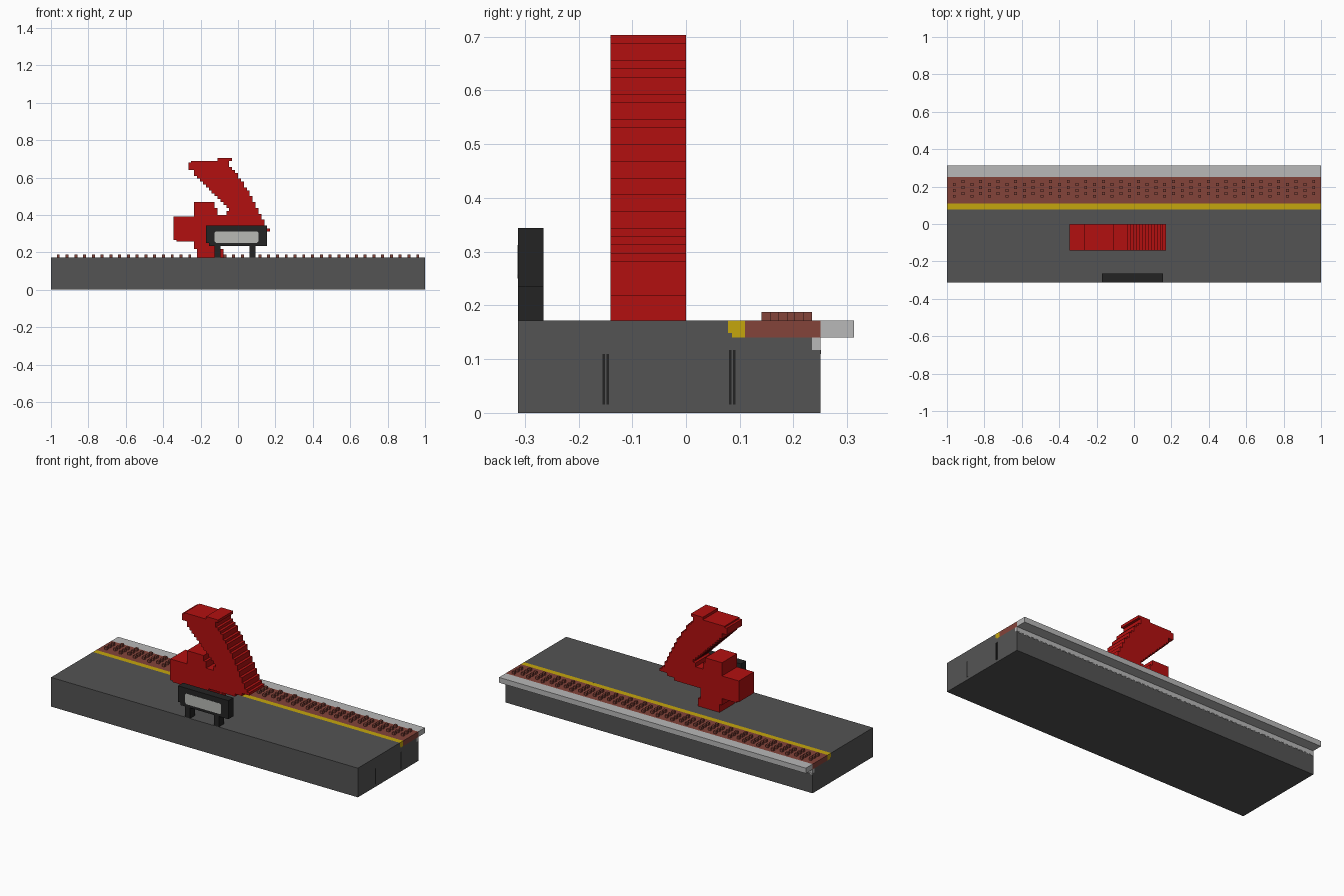
import bpy, bmesh

cube = bpy.data.objects.get("Cube")
if cube:
    bpy.data.objects.remove(cube, do_unlink=True)

U = 1 / 128  # one block of the grid


def material(name, color):
    m = bpy.data.materials.new(name)
    m.use_nodes = True
    rgba = (*color, 1)
    m.diffuse_color = rgba
    m.node_tree.nodes["Principled BSDF"].inputs["Base Color"].default_value = rgba
    return m


CONCRETE = material("dark grey concrete", (0.088, 0.088, 0.088))
STONE = material("light grey stone", (0.48, 0.48, 0.48))
YELLOW = material("yellow paint", (0.56, 0.38, 0.004))
BRICK = material("brick brown", (0.23, 0.057, 0.042))
RED = material("red", (0.45, 0.005, 0.005))
BLACK = material("black", (0.017, 0.017, 0.017))
PANEL = material("pale panel", (0.48, 0.49, 0.46))


def finish(name, bm, mat):
    bmesh.ops.recalc_face_normals(bm, faces=bm.faces)
    me = bpy.data.meshes.new(name)
    bm.to_mesh(me)
    bm.free()
    me.materials.append(mat)
    ob = bpy.data.objects.new(name, me)
    bpy.context.collection.objects.link(ob)
    return ob


def boxes(name, mat, spans):
    """One object from boxes given as x0, x1, y0, y1, z0, z1 in blocks."""
    bm = bmesh.new()
    for x0, x1, y0, y1, z0, z1 in spans:
        for v in bmesh.ops.create_cube(bm, size=1)["verts"]:
            v.co = (U * (x1 if v.co.x > 0 else x0),
                    U * (y1 if v.co.y > 0 else y0),
                    U * (z1 if v.co.z > 0 else z0))
    return finish(name, bm, mat)


def extrude(name, mat, profile, axis, start, end):
    """Extrude a (horizontal, z) outline along the x or y axis."""
    bm = bmesh.new()
    if axis == "x":
        verts = [bm.verts.new((start * U, h * U, z * U)) for h, z in profile]
        move = ((end - start) * U, 0, 0)
    else:
        verts = [bm.verts.new((h * U, start * U, z * U)) for h, z in profile]
        move = (0, (end - start) * U, 0)
    face = bm.faces.new(verts)
    new = bmesh.ops.extrude_face_region(bm, geom=[face])["geom"]
    bmesh.ops.translate(bm, vec=move,
                        verts=[g for g in new if isinstance(g, bmesh.types.BMVert)])
    return finish(name, bm, mat)


# Platform body, notched at the rear for the inlaid strips
extrude("platform_base", CONCRETE,
        [(-40, 0), (32, 0), (32, 15), (30, 15), (30, 18), (11, 18), (11, 19),
         (10, 19), (10, 22), (-40, 22)], "x", -128, 128)
extrude("yellow_line", YELLOW,
        [(10, 19), (11, 19), (11, 18), (14, 18), (14, 22), (10, 22)], "x", -128, 128)
boxes("tactile_strip", BRICK, [(-128, 128, 14, 32, 18, 22)])
boxes("edge_slab", STONE, [(-128, 128, 32, 40, 18, 22)])

# Ledge below the slab, with a toothed lower edge
boxes("edge_ledge", STONE, [(-128, 128, 30, 32, 15, 18)])
boxes("ledge_teeth", STONE,
      [(x, x + 2, 31.5, 32.2, 14, 15) for x in range(-128, 128, 4)])

# Staggered studs on the tactile strip
studs = []
for i, x in enumerate(range(-124, 126, 6)):
    for y in (18, 22, 26):
        y += 2 * (i % 2)
        studs.append((x, x + 2, y, y + 2, 22, 24))
boxes("tactile_studs", BRICK, studs)

# Thin dark grooves on the end face
boxes("end_grooves", BLACK,
      [(127.9, 128.1, y, y + 0.6, 2, top)
       for y, top in ((-19.9, 14), (-18.9, 14), (10.2, 15), (11.2, 15)) ])

# Red sculpture: stepped outline of foot, side block and leaning arm
outline = [(-28, 22), (-10, 22), (-10, 28), (-12, 28), (-12, 36), (10, 36),
           (10, 38), (16, 38), (16, 40), (22, 40), (22, 42), (20, 42), (20, 44)]
levels = [44, 48, 52, 56, 60, 64, 68, 70, 74, 76, 80, 82, 84, 88]
for i, (low, high) in enumerate(zip(levels, levels[1:])):
    x = 18 - 2 * i
    outline += [(x, low), (x, high)]
outline += [(-4, 88), (-4, 90), (-14, 90), (-14, 88), (-32, 88), (-32, 87),
            (-34, 87), (-34, 82), (-30, 82)]
for k in range(12):
    z = 78 - 2 * k
    outline += [(-30 + 2 * k, z), (-28 + 2 * k, z)]
outline += [(-6, 54), (-8, 54), (-8, 51), (-14, 51), (-14, 56), (-16, 56),
            (-16, 60), (-30, 60), (-30, 50), (-44, 50), (-44, 34), (-42, 34),
            (-42, 33), (-30, 33), (-30, 28), (-28, 28)]
extrude("red_sculpture", RED, outline, "y", -18, 0)

# Sign with two legs and a pale panel on each face
extrude("sign_frame", BLACK,
        [(-20, 30), (20, 30), (20, 44), (-22, 44), (-22, 32), (-20, 32)], "y", -40, -34)
boxes("sign_legs", BLACK,
      [(x, x + 4, -40, -34, 22, 30) for x in (-16, 8)])
panel = [(-15, 32), (13, 32), (14, 33), (14, 39), (13, 40), (-15, 40), (-16, 39), (-16, 33)]
extrude("sign_panel_front", PANEL, panel, "y", -40.1, -39.8)
extrude("sign_panel_back", PANEL, panel, "y", -34.2, -33.9)
